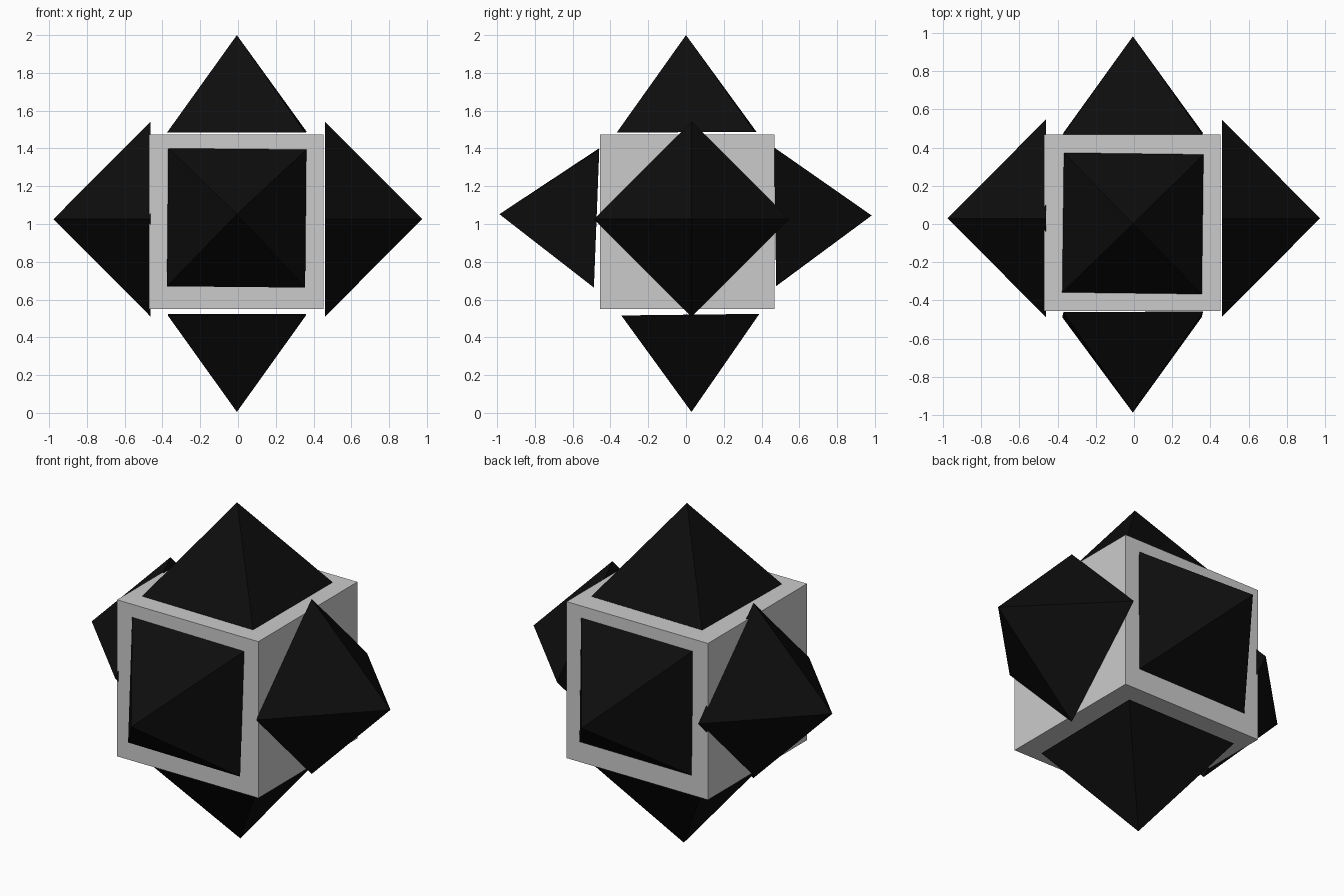
import bpy, bmesh
from mathutils import Vector

if "Cube" in bpy.data.objects:
    bpy.data.objects.remove(bpy.data.objects["Cube"])

black = bpy.data.materials.new("black")
black.diffuse_color = (0.004, 0.004, 0.004, 1)
black.use_nodes = True
black.node_tree.nodes["Principled BSDF"].inputs["Base Color"].default_value = black.diffuse_color


def link(name, bm, mat=None):
    bmesh.ops.recalc_face_normals(bm, faces=bm.faces)
    mesh = bpy.data.meshes.new(name)
    bm.to_mesh(mesh)
    bm.free()
    obj = bpy.data.objects.new(name, mesh)
    bpy.context.collection.objects.link(obj)
    if mat:
        mesh.materials.append(mat)
    return obj


def spike(name, centre, apex, corner, radius=0.517):
    """Square pyramid from base centre, apex and the direction of one base corner."""
    c, a = Vector(centre), Vector(apex)
    axis = (a - c).normalized()
    u = Vector(corner)
    u = (u - axis * u.dot(axis)).normalized() * radius
    v = axis.cross(u)
    bm = bmesh.new()
    base = [bm.verts.new(c + d) for d in (u, v, -u, -v)]
    tip = bm.verts.new(a)
    bm.faces.new(base)
    for i in range(4):
        bm.faces.new((base[i], base[(i + 1) % 4], tip))
    return link(name, bm, black)


# central cube
bm = bmesh.new()
bmesh.ops.create_cube(bm, size=0.924)
cube = link("core_cube", bm)
cube.location = (-0.01, 0.007, 1.012)

# one spike per cube face
spike("top_spike", (-0.006, 0.003, 1.486), (-0.006, 0, 2.0), (-0.365, 0.374, 0))
spike("bottom_spike", (-0.006, 0.023, 0.52), (-0.006, 0.029, 0.005), (-1, 1, 0))
spike("front_spike", (-0.007, -0.474, 1.032), (-0.006, -0.988, 1.052), (-0.364, 0, 0.371))
spike("back_spike", (-0.006, 0.472, 1.038), (-0.006, 0.983, 1.045), (-0.369, 0, 0.366))
# side spikes sit diagonally
spike("right_spike", (0.46, 0.03, 1.026), (0.975, 0.03, 1.026), (0, 0, 1))
spike("left_spike", (-0.462, 0.03, 1.026), (-0.977, 0.03, 1.026), (0, 0, 1))
